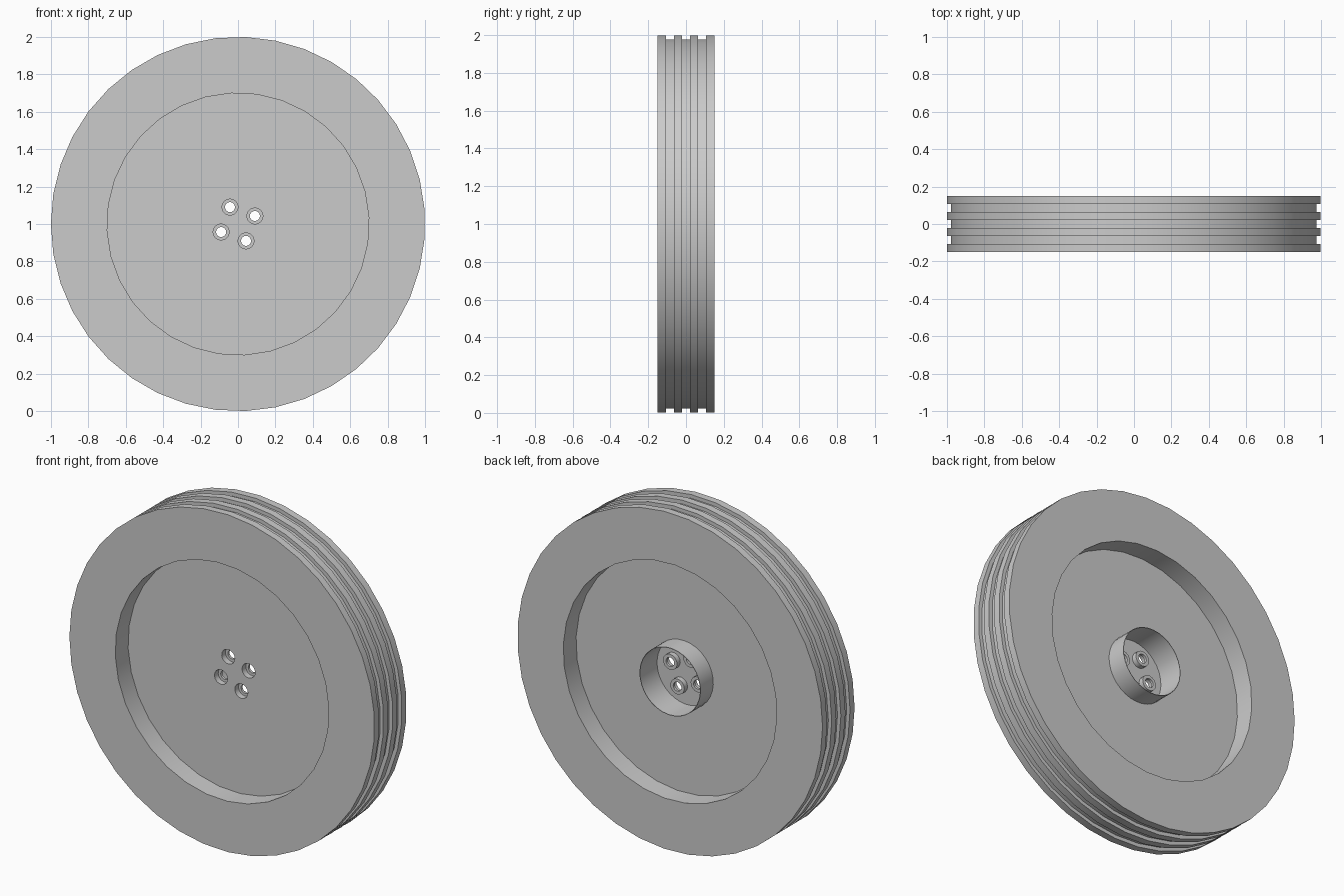
import bpy, bmesh, math

if "Cube" in bpy.data.objects:
    bpy.data.objects.remove(bpy.data.objects["Cube"])

grey = bpy.data.materials.new("plain_grey")
grey.use_nodes = True
grey.diffuse_color = (0.6, 0.6, 0.6, 1)
grey.node_tree.nodes["Principled BSDF"].inputs["Base Color"].default_value = (0.6, 0.6, 0.6, 1)

HALF = 0.15                    # half the wheel width
TURN = math.radians(115.4)     # rotation of the hub
AXLE_Z = 1.0


def lathe(name, profile, sides, start=TURN, x=0.0, z=0.0, closed=False):
    """Turn a (radius, y) profile around the axle direction."""
    bm = bmesh.new()
    rings = []
    for r, y in profile:
        rings.append([bm.verts.new((x + r * math.cos(start + math.tau * i / sides), y,
                                    z + AXLE_Z + r * math.sin(start + math.tau * i / sides)))
                      for i in range(sides)])
    pairs = list(zip(rings, rings[1:]))
    if closed:
        pairs.append((rings[-1], rings[0]))
    else:
        bm.faces.new(rings[0])
        bm.faces.new(rings[-1])
    for a, b in pairs:
        for i in range(sides):
            j = (i + 1) % sides
            bm.faces.new((a[i], a[j], b[j], b[i]))
    bmesh.ops.recalc_face_normals(bm, faces=bm.faces)
    mesh = bpy.data.meshes.new(name)
    bm.to_mesh(mesh)
    bm.free()
    mesh.materials.append(grey)
    obj = bpy.data.objects.new(name, mesh)
    bpy.context.collection.objects.link(obj)
    return obj


def activate(obj):
    bpy.ops.object.select_all(action='DESELECT')
    obj.select_set(True)
    bpy.context.view_layer.objects.active = obj


def cut(obj, radius, y0, y1, sides, x=0.0, z=0.0):
    """Bore a round recess or hole from y0 to y1."""
    cutter = lathe("cutter", [(radius, y0), (radius, y1)], sides, x=x, z=z)
    cutter.hide_render = True
    mod = obj.modifiers.new("bore", 'BOOLEAN')
    mod.operation = 'DIFFERENCE'
    mod.solver = 'EXACT'
    mod.object = cutter
    activate(obj)
    bpy.ops.object.modifier_apply(modifier=mod.name)
    bpy.data.objects.remove(cutter)


# Wheel body: seven equal tread bands, every second one a groove
band = 2 * HALF / 7
tread = []
for k in range(7):
    r = 0.978 if k % 2 else 1.0
    tread += [(r, -HALF + k * band), (r, -HALF + (k + 1) * band)]
wheel = lathe("wheel_body", tread, 39, start=math.pi)

# Dished recess on both sides, leaving a thin web, and the socket floor
for side in (-1, 1):
    cut(wheel, 0.70, side * 0.03, side * 0.25, 32)
cut(wheel, 0.197, -0.01, 0.1, 32)

# Hub tube standing on the back of the web
parts = [wheel, lathe("hub_tube", [(0.197, -0.01), (0.197, HALF), (0.2, HALF), (0.2, -0.01)],
                      32, closed=True)]

# Four bolt holes with collars behind the web
for k in range(4):
    angle = TURN + k * math.pi / 2
    x, z = 0.1 * math.cos(angle), 0.1 * math.sin(angle)
    cut(wheel, 0.043, -0.1, 0.1, 16, x, z)
    collar = [(0.043, -0.03), (0.043, 0.005), (0.027, 0.005), (0.027, 0.02),
              (0.046, 0.02), (0.046, -0.03)]
    parts.append(lathe(f"bolt_collar_{k + 1}", collar, 16, x=x, z=z, closed=True))

for part in parts:
    activate(part)
    bpy.ops.object.shade_smooth_by_angle(angle=math.radians(30))
